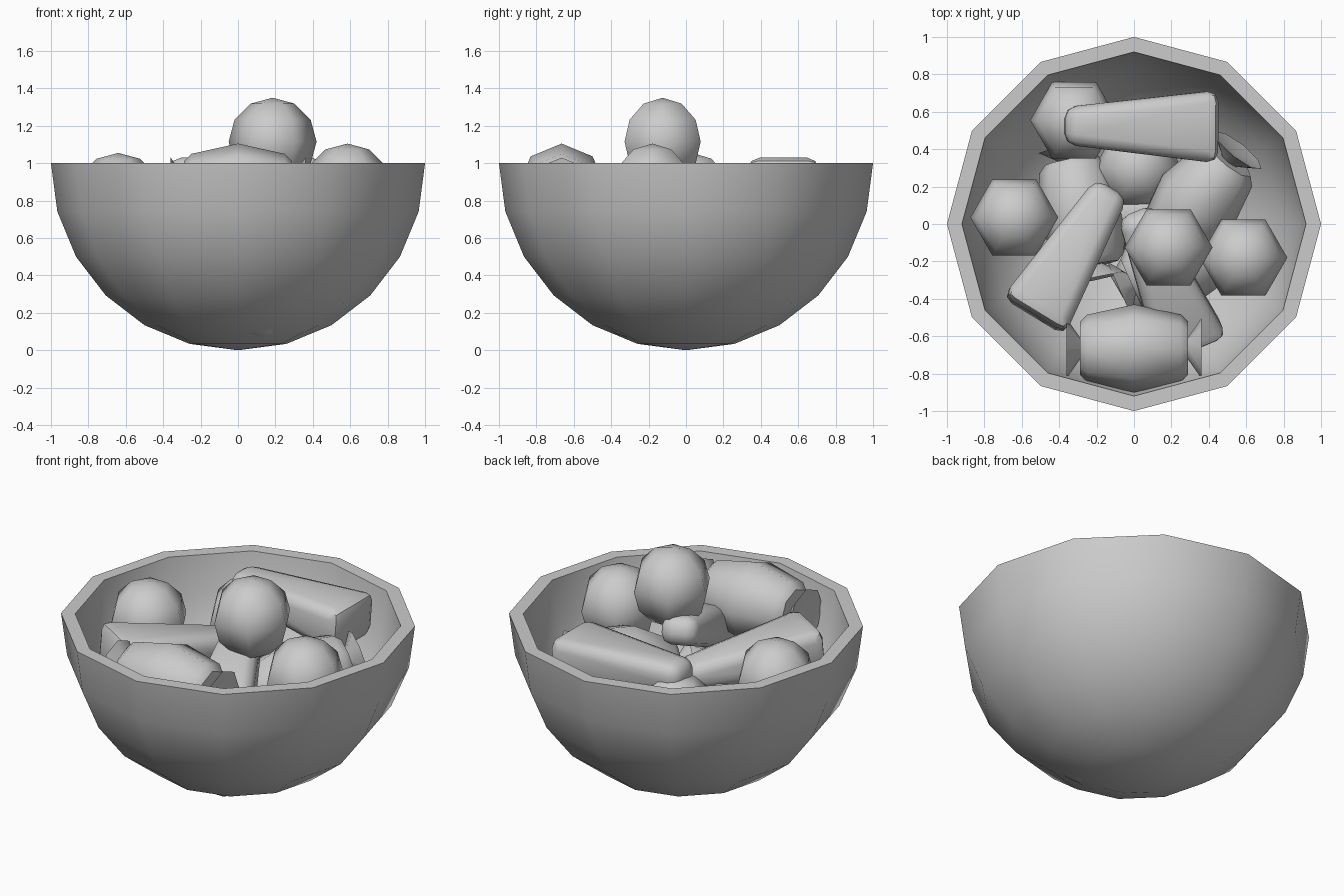
import bpy, bmesh
from math import sin, cos, pi, radians
from mathutils import Vector

cube = bpy.data.objects.get("Cube")
if cube:
    bpy.data.objects.remove(cube)

grey = bpy.data.materials.new("plain grey")
grey.use_nodes = True
tone = (0.6, 0.6, 0.6, 1)
grey.diffuse_color = tone
grey.node_tree.nodes["Principled BSDF"].inputs["Base Color"].default_value = tone


def finish(name, bm, loc, rotation, angle):
    """Turn a bmesh into a placed, smooth-shaded object."""
    bmesh.ops.recalc_face_normals(bm, faces=bm.faces)
    mesh = bpy.data.meshes.new(name)
    bm.to_mesh(mesh)
    bm.free()
    mesh.materials.append(grey)
    obj = bpy.data.objects.new(name, mesh)
    bpy.context.collection.objects.link(obj)
    obj.location = loc
    if rotation:
        obj.rotation_euler = rotation.to_euler()
    bpy.ops.object.select_all(action='DESELECT')
    obj.select_set(True)
    bpy.context.view_layer.objects.active = obj
    bpy.ops.object.shade_smooth_by_angle(angle=radians(angle))
    return obj


def lathe(name, profile, sides, loc, axis=None, angle=62):
    """Revolve (radius, height) points around the local z axis."""
    bm = bmesh.new()
    rings = [[bm.verts.new((r * cos(2 * pi * i / sides), r * sin(2 * pi * i / sides), h))
              for i in range(sides)] for r, h in profile]
    for low, high in zip(rings, rings[1:]):
        for i in range(sides):
            j = (i + 1) % sides
            bm.faces.new((low[i], low[j], high[j], high[i]))
    bmesh.ops.remove_doubles(bm, verts=bm.verts, dist=1e-4)
    rotation = Vector(axis).to_track_quat('Z', 'Y') if axis else None
    return finish(name, bm, loc, rotation, angle)


def arc(radius, start, end, steps):
    """Profile points along a circle, angles in degrees from the equator."""
    angles = [radians(start + (end - start) * i / steps) for i in range(steps + 1)]
    return [(radius * cos(a), radius * sin(a)) for a in angles]


# Bowl: a thick faceted half sphere with a flat rim
lathe("bowl", arc(1, -90, 0, 6) + arc(0.92, 0, -90, 6), 12, (0, 0, 1))

# Round sweets
balls = {
    "top_ball": (0.185, -0.125, 1.115),
    "left_ball": (0.585, -0.18, 0.87),
    "right_ball": (-0.64, 0.035, 0.82),
    "back_ball": (-0.32, 0.555, 0.72),
    "middle_ball": (0.02, 0.3, 0.5),
    "bottom_ball": (0.11, -0.28, 0.295),
}
for name, place in balls.items():
    lathe(name, arc(0.235, -90, 90, 6), 6, place)

# Wrapped sweets: barrel body with a flared twist at each end
half = [(0, -0.33), (0.16, -0.36), (0.06, -0.29), (0.14, -0.29), (0.18, -0.25)]
wrapped = half + [(0.235, 0)] + [(r, -h) for r, h in reversed(half)]
for name, place, axis in (
    ("front_wrapped_sweet", (0, -0.665, 0.87), (1, 0, 0)),
    ("left_wrapped_sweet", (0.34, 0.12, 0.68), (0.6, 0.76, 0.25)),
    ("right_wrapped_sweet", (-0.28, 0.06, 0.5), (0.2, -0.95, 0.05)),
    ("lower_wrapped_sweet", (0.25, -0.2, 0.5), (-0.9, -0.4, 0)),
    ("bottom_wrapped_sweet", (0.1, 0.07, 0.33), (1, 0.05, -0.15)),
):
    lathe(name, wrapped, 8, place, axis, 46)


# Tapered sweets: rounded wedges from a wide end to a narrow tip
def wedge(name, wide, tip):
    wide, tip = Vector(wide), Vector(tip)
    axis = tip - wide
    bm = bmesh.new()
    bmesh.ops.create_cube(bm, size=2)
    for v in bm.verts:
        y, z = (0.1, 0.08) if v.co.x > 0 else (0.195, 0.14)
        v.co = Vector((v.co.x * axis.length / 2, v.co.y * y, v.co.z * z))
    bmesh.ops.bevel(bm, geom=bm.edges[:], offset=0.06, segments=2,
                    profile=0.5, affect='EDGES')
    finish(name, bm, (wide + tip) / 2, axis.to_track_quat('X', 'Z'), 45)


wedge("back_tapered_sweet", (0.445, 0.52, 0.89), (-0.37, 0.525, 0.95))
wedge("right_tapered_sweet", (-0.535, -0.49, 0.83), (-0.12, 0.19, 0.76))
wedge("left_tapered_sweet", (0.31, -0.65, 0.66), (0.01, 0.06, 0.95))
